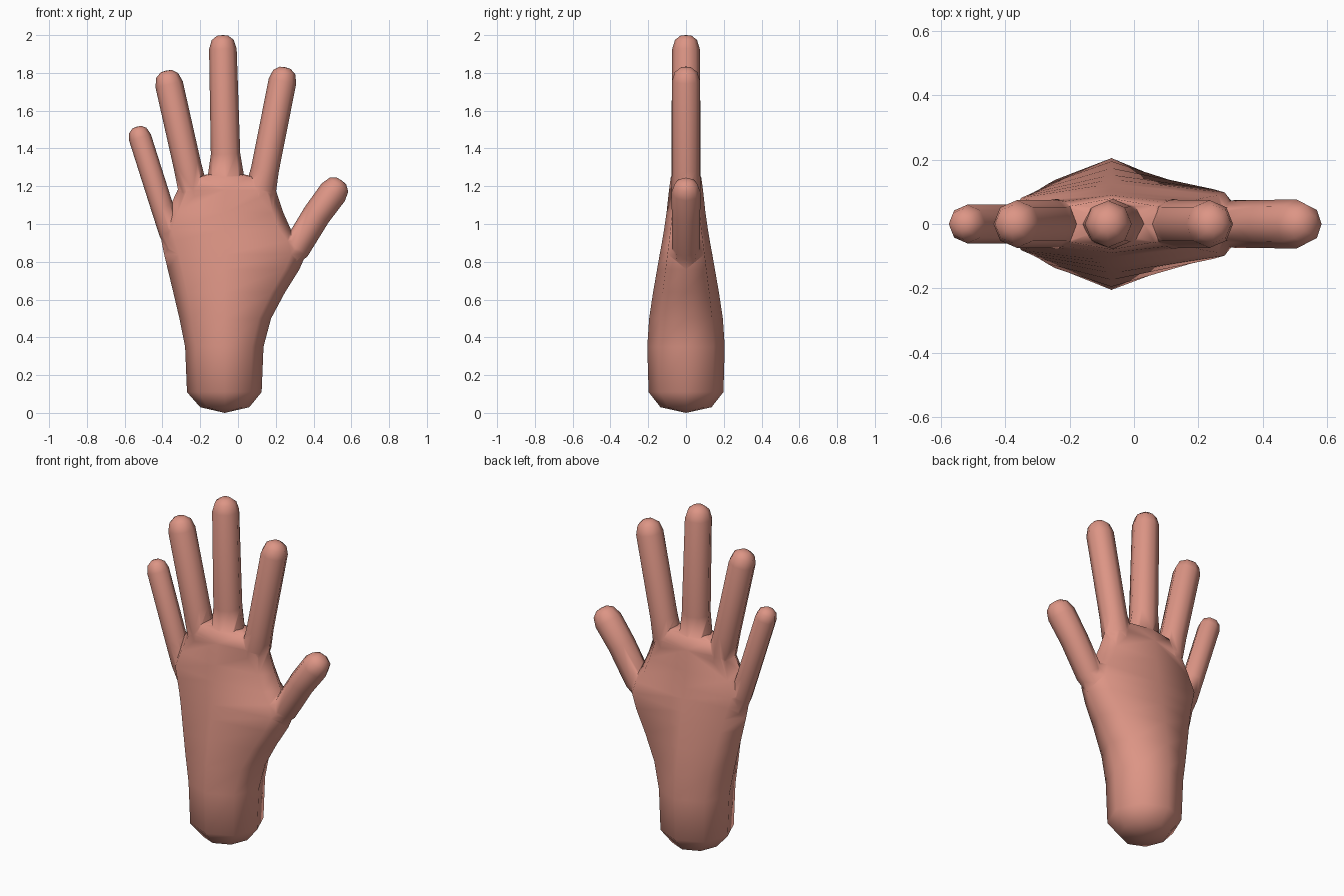
import bpy, bmesh, math
from mathutils import Vector

if "Cube" in bpy.data.objects:
    bpy.data.objects.remove(bpy.data.objects["Cube"])

SIDES = 8

skin = bpy.data.materials.new("skin pink")
skin.diffuse_color = (0.72, 0.30, 0.235, 1)
skin.use_nodes = True
skin.node_tree.nodes["Principled BSDF"].inputs["Base Color"].default_value = skin.diffuse_color


def loft(name, rings, start, end):
    """Bridge rings of points and close both ends with a pole."""
    bm = bmesh.new()
    loops = [[bm.verts.new(p) for p in ring] for ring in rings]
    for a, b in zip(loops, loops[1:]):
        for i in range(SIDES):
            j = (i + 1) % SIDES
            bm.faces.new((a[i], a[j], b[j], b[i]))
    for pole, loop in ((start, loops[0]), (end, loops[-1])):
        tip = bm.verts.new(pole)
        for i in range(SIDES):
            bm.faces.new((tip, loop[i], loop[(i + 1) % SIDES]))
    bmesh.ops.recalc_face_normals(bm, faces=bm.faces)
    mesh = bpy.data.meshes.new(name)
    bm.to_mesh(mesh)
    bm.free()
    mesh.materials.append(skin)
    obj = bpy.data.objects.new(name, mesh)
    bpy.context.collection.objects.link(obj)
    return obj


def angles():
    return [2 * math.pi * i / SIDES for i in range(SIDES)]


def finger(name, path):
    """Tube along (x, z, radius) points in the y = 0 plane with a rounded tip."""
    pts = [(Vector((x, 0, z)), r) for x, z, r in path]
    tip, r = pts[-1]
    along = (tip - pts[-2][0]).normalized()
    # rounded fingertip
    pts[-1:] = [(tip - along * r * back, r * size)
                for back, size in ((1.0, 1.0), (0.35, 0.8), (0.04, 0.4))]
    rings = []
    for i, (p, rad) in enumerate(pts):
        a, b = pts[max(i - 1, 0)][0], pts[min(i + 1, len(pts) - 1)][0]
        d = (b - a).normalized()
        side = Vector((d.z, 0, -d.x))
        depth = Vector((0, min(rad, 0.078), 0))  # bases flare sideways only
        rings.append([p + rad * side * math.cos(t) + depth * math.sin(t)
                      for t in angles()])
    return loft(name, rings, pts[0][0], tip)


# wrist and palm: height, left edge, right edge, half depth, edge fullness
SECTIONS = [
    (0.03, -0.20, 0.06, 0.135, 1.0), (0.11, -0.27, 0.125, 0.198, 1.0),
    (0.35, -0.28, 0.135, 0.205, 1.0), (0.50, -0.31, 0.175, 0.195, 1.03),
    (0.64, -0.343, 0.25, 0.174, 1.07), (0.76, -0.372, 0.325, 0.153, 1.1),
    (0.84, -0.391, 0.36, 0.139, 1.12), (0.91, -0.405, 0.335, 0.126, 1.14),
    (0.97, -0.412, 0.28, 0.116, 1.16), (1.06, -0.375, 0.24, 0.103, 1.16),
    (1.18, -0.32, 0.20, 0.09, 1.14), (1.25, -0.23, 0.10, 0.08, 1.1),
]
rings = []
for z, left, right, depth, full in SECTIONS:
    mid, half = (left + right) / 2, (right - left) / 2
    ring = []
    for i, t in enumerate(angles()):
        k = full if i % 2 else 1.0
        # the front and back ridges stay on one vertical line
        x = -0.07 if i in (2, 6) else mid + k * half * math.cos(t)
        ring.append((x, depth * math.sin(t), z))
    rings.append(ring)
hand = loft("hand", rings, (-0.07, 0, 0.0), (-0.07, 0, 1.28))

# fingers and thumb, each starting inside the palm
fingers = [
    finger("little_finger", [(-0.29, 0.75, 0.04), (-0.36, 0.96, 0.06),
                             (-0.402, 1.09, 0.06), (-0.537, 1.515, 0.06)]),
    finger("ring_finger", [(-0.20, 1.02, 0.055), (-0.238, 1.18, 0.078),
                           (-0.268, 1.31, 0.074), (-0.381, 1.812, 0.074)]),
    finger("middle_finger", [(-0.06, 1.05, 0.06), (-0.064, 1.23, 0.10),
                             (-0.066, 1.37, 0.078), (-0.082, 2.0, 0.073)]),
    finger("index_finger", [(0.085, 1.0, 0.055), (0.12, 1.18, 0.082),
                            (0.143, 1.29, 0.074), (0.25, 1.83, 0.074)]),
    finger("thumb", [(0.17, 0.72, 0.05), (0.31, 0.875, 0.074),
                     (0.417, 1.05, 0.075), (0.55, 1.23, 0.077)]),
]

# fuse into one skin
bpy.context.view_layer.objects.active = hand
hand.select_set(True)
for part in fingers:
    mod = hand.modifiers.new("fuse", "BOOLEAN")
    mod.operation = "UNION"
    mod.solver = "EXACT"
    mod.object = part
    bpy.ops.object.modifier_apply(modifier=mod.name)
    bpy.data.objects.remove(part)
bpy.ops.object.shade_smooth_by_angle(angle=math.radians(70))
